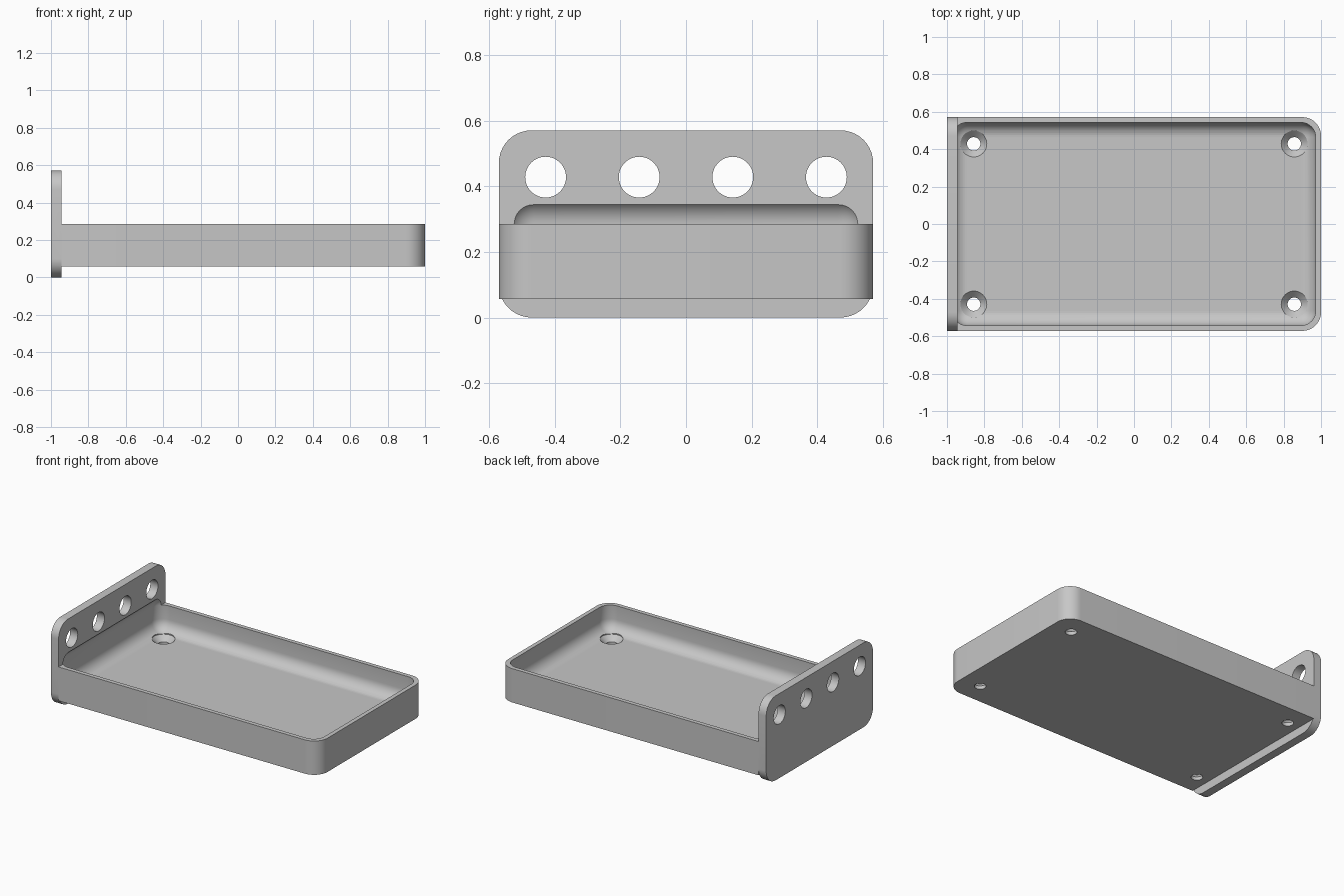
import bpy
import bmesh
import math
from mathutils import Matrix, Vector

if "Cube" in bpy.data.objects:
    bpy.data.objects.remove(bpy.data.objects["Cube"], do_unlink=True)

# Dimensions, as multiples of the wall thickness
U = 2 / 70
HALF_W = 20 * U
FACE_X = -1 + 2 * U
BASE_Z, RIM_Z, TOP_Z = 2 * U, 10 * U, 20 * U
FLOOR_Z = BASE_Z + 2 * U
CORNER_R, HOLLOW_R = 3.5 * U, 2.75 * U

grey = bpy.data.materials.new("plain_grey")
grey.use_nodes = True
colour = (0.57, 0.57, 0.57, 1)
grey.diffuse_color = colour
grey.node_tree.nodes["Principled BSDF"].inputs["Base Color"].default_value = colour


def finish(name, bm):
    bmesh.ops.recalc_face_normals(bm, faces=bm.faces)
    mesh = bpy.data.meshes.new(name)
    bm.to_mesh(mesh)
    bm.free()
    mesh.materials.append(grey)
    obj = bpy.data.objects.new(name, mesh)
    bpy.context.collection.objects.link(obj)
    return obj


def rounded_box(name, low, high, radius, choose, segments=10):
    """Box between two corners; edges picked by choose(edge) are rounded."""
    bm = bmesh.new()
    low, high = Vector(low), Vector(high)
    size = high - low
    bmesh.ops.create_cube(bm, size=1, matrix=Matrix.Translation((low + high) / 2)
                          @ Matrix.Diagonal((*size, 1)))
    edges = [e for e in bm.edges if choose(e)]
    bmesh.ops.bevel(bm, geom=edges, offset=radius, segments=segments,
                    profile=0.5, affect='EDGES', clamp_overlap=True)
    return finish(name, bm)


def runs_along(edge, axis):
    d = edge.verts[1].co - edge.verts[0].co
    return abs(d[axis]) > 0.99 * d.length


def turned(name, profile, matrix, sides=48):
    """Solid of revolution from (radius, height) pairs."""
    bm = bmesh.new()
    rings = []
    for r, h in profile:
        ring = [bm.verts.new((r * math.cos(math.tau * i / sides),
                              r * math.sin(math.tau * i / sides), h))
                for i in range(sides)]
        rings.append(ring)
    for a, b in zip(rings, rings[1:]):
        for i in range(sides):
            j = (i + 1) % sides
            bm.faces.new((a[i], a[j], b[j], b[i]))
    bm.faces.new(rings[0])
    bm.faces.new(rings[-1])
    bm.transform(matrix)
    return finish(name, bm)


def combine(target, tool, operation):
    mod = target.modifiers.new(operation.lower(), 'BOOLEAN')
    mod.operation = operation
    mod.solver = 'EXACT'
    mod.object = tool
    bpy.context.view_layer.objects.active = target
    bpy.ops.object.modifier_apply(modifier=mod.name)
    bpy.data.objects.remove(tool, do_unlink=True)


# Upright end plate, rounded at all four corners
tray = rounded_box("tray_with_end_plate", (-1, -HALF_W, 0), (FACE_X, HALF_W, TOP_Z),
                   CORNER_R, lambda e: runs_along(e, 0))

# Tray block, rounded at the free end
block = rounded_box("tray_block", (FACE_X - 0.02 * U, -HALF_W, BASE_Z), (1, HALF_W, RIM_Z),
                    CORNER_R, lambda e: runs_along(e, 2) and e.verts[0].co.x > 0)
combine(tray, block, 'UNION')

# Hollow with all edges rounded, biting slightly into the end plate
hollow = rounded_box("hollow_cutter", (-1 + U, -HALF_W + U, FLOOR_Z),
                     (1 - U, HALF_W - U, RIM_Z + 2.7 * U), HOLLOW_R, lambda e: True)
combine(tray, hollow, 'DIFFERENCE')

# Row of four round holes through the end plate
for k in (-1.5, -0.5, 0.5, 1.5):
    place = Matrix.Translation((-1, k * 10 * U, 15 * U)) @ Matrix.Rotation(math.pi / 2, 4, 'Y')
    combine(tray, turned("plate_hole_cutter", [(2.18 * U, -U), (2.18 * U, 3 * U)], place),
            'DIFFERENCE')

# Countersunk screw holes in the floor corners
screw_profile = [(1.25 * U, -U), (1.25 * U, 0.8 * U), (2.48 * U, 2.03 * U), (2.48 * U, 4 * U)]
for sx in (-1, 1):
    for sy in (-1, 1):
        place = Matrix.Translation((sx * 30 * U, sy * 15 * U, BASE_Z))
        combine(tray, turned("screw_hole_cutter", screw_profile, place), 'DIFFERENCE')

# Smooth rounded surfaces, crisp edges
bpy.ops.object.select_all(action='DESELECT')
tray.select_set(True)
bpy.context.view_layer.objects.active = tray
bpy.ops.object.shade_smooth_by_angle(angle=math.radians(25))
